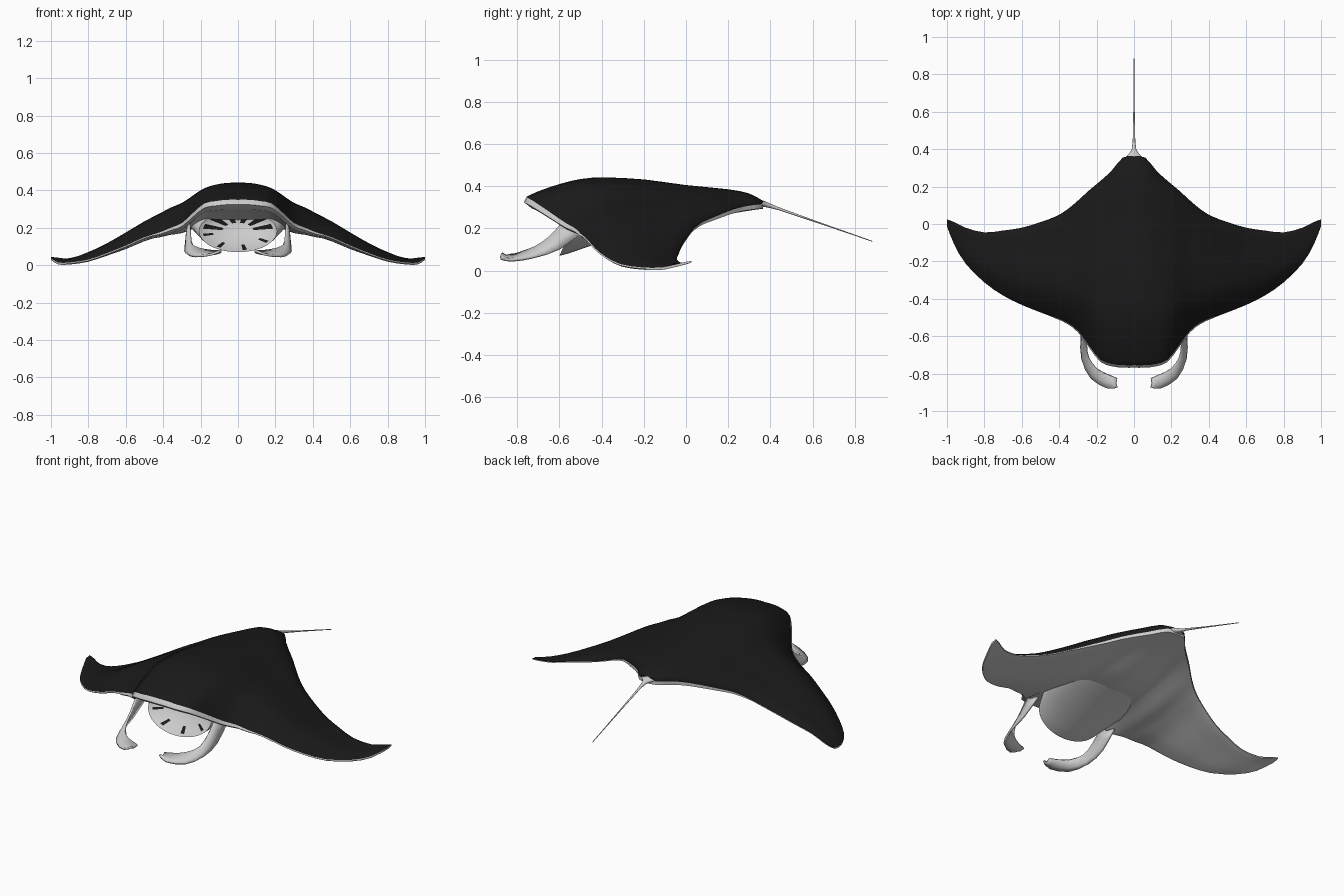
import bpy, bmesh, math
from mathutils import Vector

old = bpy.data.objects.get("Cube")
if old:
    bpy.data.objects.remove(old, do_unlink=True)


def material(name, grey):
    mat = bpy.data.materials.new(name)
    mat.use_nodes = True
    colour = (grey, grey, grey, 1)
    mat.diffuse_color = colour
    mat.node_tree.nodes["Principled BSDF"].inputs["Base Color"].default_value = colour
    return mat


DARK = material("charcoal skin", 0.01)
LIGHT = material("pale belly", 0.6)


def loft(name, rings, closed=True, caps=True, rule=None, angle=50):
    """Skin a list of point rings; rule(ring, column) gives the material slot."""
    bm = bmesh.new()
    grid = [[bm.verts.new(p) for p in ring] for ring in rings]
    count = len(rings[0])
    for r in range(len(grid) - 1):
        for c in range(count if closed else count - 1):
            d = (c + 1) % count
            face = bm.faces.new((grid[r][c], grid[r][d], grid[r + 1][d], grid[r + 1][c]))
            face.material_index = rule(r, c) if rule else 0
    if caps:
        bm.faces.new(grid[0])
        bm.faces.new(grid[-1])
    bmesh.ops.recalc_face_normals(bm, faces=bm.faces)
    mesh = bpy.data.meshes.new(name)
    bm.to_mesh(mesh)
    bm.free()
    obj = bpy.data.objects.new(name, mesh)
    bpy.context.collection.objects.link(obj)
    mesh.materials.append(LIGHT)
    mesh.materials.append(DARK)
    bpy.ops.object.select_all(action='DESELECT')
    obj.select_set(True)
    bpy.context.view_layer.objects.active = obj
    bpy.ops.object.shade_smooth_by_angle(angle=math.radians(angle))
    return obj


def refine(rows):
    """Insert a smooth in-between row between each pair of rows."""
    out = []
    for i in range(len(rows) - 1):
        before, a, b, after = rows[max(i - 1, 0)], rows[i], rows[i + 1], rows[min(i + 2, len(rows) - 1)]
        out.append(a)
        out.append(tuple((9 * (q + r) - p - s) / 16 for p, q, r, s in zip(before, a, b, after)))
    return out + [rows[-1]]


def ellipse(y, z, rx, rz, steps, lean=0):
    ring = []
    for i in range(steps):
        a = math.tau * i / steps
        ring.append((rx * math.cos(a), y + lean * math.sin(a), z + rz * math.sin(a)))
    return ring


# Wing stations: x, leading y, leading z, trailing y, trailing z, camber
STATIONS = [
    (0, -.755, .35, .365, .33, .098),
    (.06, -.755, .35, .355, .33, .097),
    (.12, -.748, .343, .285, .32, .095),
    (.18, -.725, .33, .23, .305, .09),
    (.24, -.65, .28, .18, .285, .092),
    (.3, -.57, .225, .125, .26, .095),
    (.36, -.525, .2, .075, .235, .095),
    (.42, -.5, .175, .04, .205, .09),
    (.5, -.47, .15, .01, .165, .08),
    (.6, -.43, .105, -.02, .12, .065),
    (.7, -.38, .065, -.035, .085, .045),
    (.8, -.31, .03, -.045, .055, .03),
    (.9, -.21, .015, -.02, .035, .01),
    (.96, -.11, .015, .01, .04, .005),
    (1, -.01, .04, .025, .045, 0),
]
# Camber along the chord: fraction from the leading edge, height
CAMBER = refine([(0, 0), (.05, .27), (.14, .64), (.23, .9), (.33, 1), (.5, .93),
                 (.67, .7), (.85, .53), (.94, .35), (1, 0)])


def wing_section(side, station):
    x, y0, z0, y1, z1, camber = station
    rim = .011 + .042 * max(0, 1 - (x / .46) ** 2)   # thick lip tapering to thin wing
    belly = .08 * max(0, 1 - (x / .42) ** 2) ** 2
    top, under = [], []
    for t, height in CAMBER:
        hump = camber * height
        y, z = y0 + (y1 - y0) * t, z0 + (z1 - z0) * t
        sag = .2 * hump + belly * math.sin(math.pi * t) ** 2
        top.append((side * x, y, z + hump))
        under.append((side * x, y + .4 * rim * (1 - t), z - rim * (1 - .3 * t) - sag))
    # rounded rims at the trailing and leading edges
    tail_rim = (side * x, y1, z1 - .3 * rim)
    lip_rim = (side * x, y0 - .25 * rim, z0 - .5 * rim)
    return top + [tail_rim] + under[::-1] + [lip_rim]


# Body and wings: dark back and upper trailing rim, pale lip and underside
half = refine(STATIONS)
sections = [wing_section(-1, s) for s in half[:0:-1]] + [wing_section(1, s) for s in half]
loft("body_and_wings", sections, rule=lambda r, c: int(c < len(CAMBER)))

# Open mouth: sunken throat, then a scooped lower jaw sinking back into the belly
SEGMENTS = 48
jaw_z, jaw_w, jaw_h, jaw_lean = .182, .208, .112, .05
throat = [(.15, .06), (.4, .05), (.65, .038), (.91, .014), (1, 0)]
rings = [ellipse(-.55 + d, jaw_z, jaw_w * s, jaw_h * s, SEGMENTS, jaw_lean * s) for s, d in throat]
JAW = [(-.53, .074, .31, .218, .05), (-.49, .09, .33, .235, .04), (-.41, .125, .345, .265, .02),
       (-.28, .172, .35, .27, 0), (-.1, .225, .35, .22, 0)]
for y, low, high, width, lean in JAW:
    rings.append(ellipse(y, (low + high) / 2, width, (high - low) / 2, SEGMENTS, lean))


def gill_rule(r, c):
    upper = c < SEGMENTS // 2 and r in (1, 2) and c % 4 in (1, 2)
    lower = c >= SEGMENTS // 2 and r == 2 and c % 6 == 1
    return int(upper or lower)


loft("mouth_and_jaw", rings, rule=gill_rule)

# Curled head fins: a curved band between an inner and an outer edge
INNER = [(.26, -.59, .225), (.256, -.65, .158), (.245, -.715, .112), (.2, -.775, .088), (.14, -.805, .077), (.09, -.825, .075)]
OUTER = [(.27, -.49, .18), (.28, -.6, .1), (.277, -.72, .062), (.23, -.825, .048), (.14, -.88, .058), (.09, -.872, .082)]
for side, label in ((1, "left"), (-1, "right")):
    band = []
    for a, b in zip(refine(INNER), refine(OUTER)):
        a, b = Vector(a), Vector(b)
        mid = (a + b) / 2 + Vector((.006, -.004, -.01))
        band.append([(side * p.x, p.y, p.z) for p in (a, mid, b)])
    fin = loft(label + "_head_fin", band, closed=False, caps=False)
    solid = fin.modifiers.new("Thickness", 'SOLIDIFY')
    solid.thickness = .012
    solid.offset = 0

# Whip tail flaring into the body
TAIL = [(.35, .318, .05, .018), (.372, .315, .03, .014), (.395, .308, .013, .011),
        (.44, .293, .007, .007), (.6, .237, .004, .004), (.885, .138, .002, .002)]
loft("tail", [ellipse(*s, 12) for s in TAIL])
